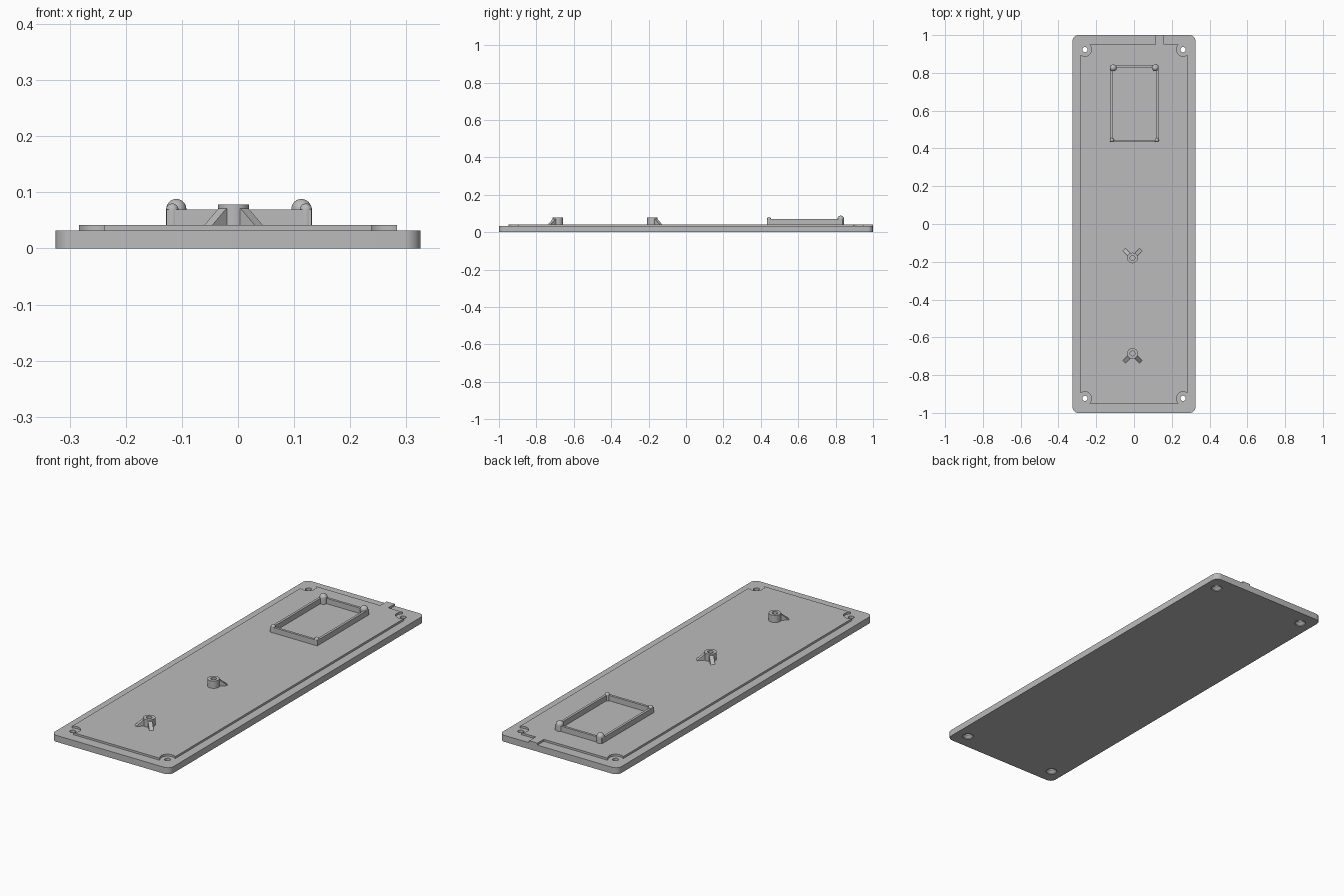
import bpy, bmesh, math
from mathutils import Vector

if "Cube" in bpy.data.objects:
    bpy.data.objects.remove(bpy.data.objects["Cube"])

GREY = bpy.data.materials.new("mid_grey")
GREY.diffuse_color = (0.5, 0.5, 0.5, 1)
GREY.use_nodes = True
GREY.node_tree.nodes["Principled BSDF"].inputs["Base Color"].default_value = GREY.diffuse_color
BASE_TOP, FLOOR = 0.032, 0.042
HOLE_X, HOLE_Y = 0.26, 0.923


def finish(name, bm):
    bmesh.ops.recalc_face_normals(bm, faces=bm.faces[:])
    me = bpy.data.meshes.new(name)
    bm.to_mesh(me)
    bm.free()
    me.materials.append(GREY)
    ob = bpy.data.objects.new(name, me)
    bpy.context.collection.objects.link(ob)
    return ob


def smooth(ob):
    bpy.ops.object.select_all(action='DESELECT')
    ob.select_set(True)
    bpy.context.view_layer.objects.active = ob
    bpy.ops.object.shade_smooth_by_angle(angle=math.radians(30))


def prism(name, pts, z0, z1):
    bm = bmesh.new()
    f = bm.faces.new([bm.verts.new((x, y, z0)) for x, y in pts])
    ext = bmesh.ops.extrude_face_region(bm, geom=[f])
    for v in ext["geom"]:
        if isinstance(v, bmesh.types.BMVert):
            v.co.z = z1
    return finish(name, bm)


def lathe(name, profile, x, y, n=32):
    """Spin (radius, z) points around a vertical axis at x, y."""
    bm = bmesh.new()
    vs = [bm.verts.new((x + r, y, z)) for r, z in profile]
    es = [bm.edges.new(p) for p in zip(vs, vs[1:])]
    bmesh.ops.spin(bm, geom=vs + es, cent=(x, y, 0), axis=(0, 0, 1),
                   angle=2 * math.pi, steps=n, use_duplicate=False)
    bmesh.ops.remove_doubles(bm, verts=bm.verts[:], dist=1e-5)
    ob = finish(name, bm)
    smooth(ob)
    return ob


def arc(cx, cy, r, a0, a1, n):
    return [(cx + r * math.cos(math.radians(a0 + (a1 - a0) * i / n)),
             cy + r * math.sin(math.radians(a0 + (a1 - a0) * i / n))) for i in range(n + 1)]


# Base plate with rounded corners
R = 0.03
outline = []
for i, (sx, sy) in enumerate([(1, 1), (-1, 1), (-1, -1), (1, -1)]):
    outline += arc(sx * (0.325 - R), sy * (1 - R), R, 90 * i, 90 * i + 90, 8)
base = prism("base_plate", outline, 0, BASE_TOP)

# Countersunk screw holes
for sx in (-1, 1):
    for sy in (-1, 1):
        cut = lathe("hole_cutter", [(0, -0.01), (0.026, -0.01), (0.026, 0.004),
                                    (0.014, 0.016), (0.014, 0.06), (0, 0.06)],
                    sx * HOLE_X, sy * HOLE_Y)
        cut.hide_render = True
        mod = base.modifiers.new("hole", 'BOOLEAN')
        mod.operation, mod.solver, mod.object = 'DIFFERENCE', 'EXACT', cut
        bpy.context.view_layer.objects.active = base
        bpy.ops.object.modifier_apply(modifier=mod.name)
        bpy.data.objects.remove(cut)
smooth(base)

# Raised lip, notched round the holes, with a tab at the back edge
corner = arc(HOLE_X, HOLE_Y, 0.035, -48.5, -230.4, 16)
tab = [(0.16, 0.95), (0.16, 1.0), (0.115, 1.0), (0.115, 0.95)]
lip = corner + tab
lip += [(-x, y) for x, y in reversed(corner)]
lip += [(-x, -y) for x, y in corner]
lip += [(x, -y) for x, y in reversed(corner)]
smooth(prism("raised_lip", lip, BASE_TOP, FLOOR))

# Rectangular frame
X0, X1, Y0, Y1, W = -0.127, 0.131, 0.434, 0.838, 0.012
bm = bmesh.new()
rings = []
for z in (FLOOR, 0.069):
    for d in (0, W):
        rings.append([bm.verts.new((x, y, z)) for x, y in
                      ((X0 + d, Y0 + d), (X1 - d, Y0 + d), (X1 - d, Y1 - d), (X0 + d, Y1 - d))])
lo_out, lo_in, hi_out, hi_in = rings
for a, b in ((lo_out, hi_out), (hi_out, hi_in), (hi_in, lo_in), (lo_in, lo_out)):
    for i in range(4):
        j = (i + 1) % 4
        bm.faces.new((a[i], a[j], b[j], b[i]))
finish("frame", bm)

# Domed pegs at the frame corners: large at the back, small at the front
for name, y, r, zc, xs in (("large_peg", 0.827, 0.018, 0.070, (-0.110, 0.113)),
                           ("small_peg", 0.444, 0.011, 0.069, (-0.117, 0.121))):
    for x in xs:
        lathe(name, [(r, FLOOR)] + [(r * math.cos(t * math.pi / 16), zc + r * math.sin(t * math.pi / 16))
                                    for t in range(9)], x, y, 24)

# Hollow posts, each with two sloping fins
for y, angles in ((-0.18, (45, 135)), (-0.685, (-45, -135))):
    px = -0.008
    lathe("post", [(0.028, FLOOR), (0.028, 0.078), (0.013, 0.078), (0.013, FLOOR + 0.001),
                   (0, FLOOR + 0.001)], px, y)
    for a in angles:
        d = Vector((math.cos(math.radians(a)), math.sin(math.radians(a)), 0))
        side = Vector((-d.y, d.x, 0)) * 0.01
        bm = bmesh.new()
        ends = []
        for s in (-1, 1):
            ends.append([bm.verts.new(Vector((px, y, z)) + d * r + side * s)
                         for r, z in ((0.022, FLOOR), (0.063, FLOOR), (0.028, 0.071), (0.022, 0.071))])
        for e in ends:
            bm.faces.new(e)
        for i in range(4):
            j = (i + 1) % 4
            bm.faces.new((ends[0][i], ends[0][j], ends[1][j], ends[1][i]))
        finish("fin", bm)
